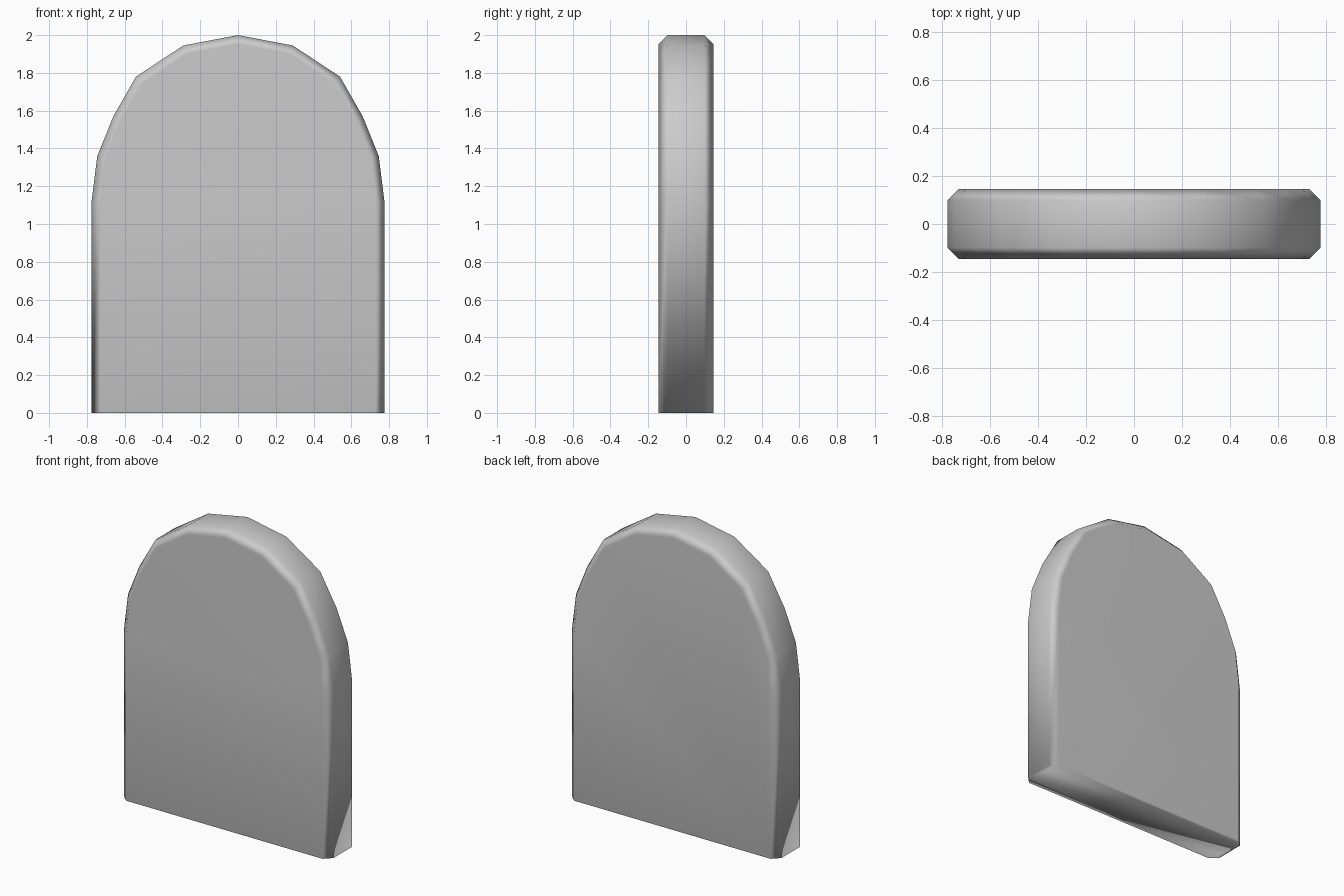
import bpy, bmesh
from mathutils import Vector

if "Cube" in bpy.data.objects:
    bpy.data.objects.remove(bpy.data.objects["Cube"])

# Right half of the arched outline (x, z), from base to peak
half = [(0.775, 0), (0.775, 1.12), (0.745, 1.36), (0.66, 1.57),
        (0.54, 1.78), (0.29, 1.945), (0, 2)]
outer = [Vector(p) for p in half + [(-x, z) for x, z in half[-2::-1]]]
CHAMFER, DEPTH = 0.047, 0.145


def inset(points, d):
    """Mitred inward offset of the open outline, keeping both ends on the floor."""
    result = []
    for i, p in enumerate(points):
        a = points[max(i - 1, 0)]
        b = points[min(i + 1, len(points) - 1)]
        dirs = [v.normalized() for v in (p - a, b - p) if v.length > 0]
        normals = [Vector((-v.y, v.x)) for v in dirs]
        m = sum(normals, Vector((0, 0))).normalized()
        result.append(p + m * (d / m.dot(normals[0])))
    return result


inner = inset(outer, CHAMFER)
rings = [(inner, -DEPTH), (outer, CHAMFER - DEPTH),
         (outer, DEPTH - CHAMFER), (inner, DEPTH)]

# Slab: four outlines lofted front to back
bm = bmesh.new()
loops = [[bm.verts.new((p.x, y, p.y)) for p in pts] for pts, y in rings]
for r, s in zip(loops, loops[1:]):
    for i in range(len(r) - 1):
        bm.faces.new((r[i], r[i + 1], s[i + 1], s[i]))

# Front, back and underside
bm.faces.new(loops[0])
bm.faces.new(loops[-1])
bm.faces.new([l[0] for l in loops] + [l[-1] for l in reversed(loops)])
bmesh.ops.recalc_face_normals(bm, faces=bm.faces)
for f in bm.faces:
    f.smooth = True

mesh = bpy.data.meshes.new("arched_slab")
bm.to_mesh(mesh)
bm.free()
slab = bpy.data.objects.new("arched_slab", mesh)
bpy.context.collection.objects.link(slab)

# Smooth all over, with the large faces kept flat
weighted = slab.modifiers.new("flat_faces", 'WEIGHTED_NORMAL')
weighted.mode = 'FACE_AREA'
weighted.weight = 50

# Darker grey stone
stone = bpy.data.materials.new("stone_grey")
stone.diffuse_color = (0.53, 0.53, 0.53, 1)
stone.use_nodes = True
stone.node_tree.nodes["Principled BSDF"].inputs["Base Color"].default_value = stone.diffuse_color
mesh.materials.append(stone)
